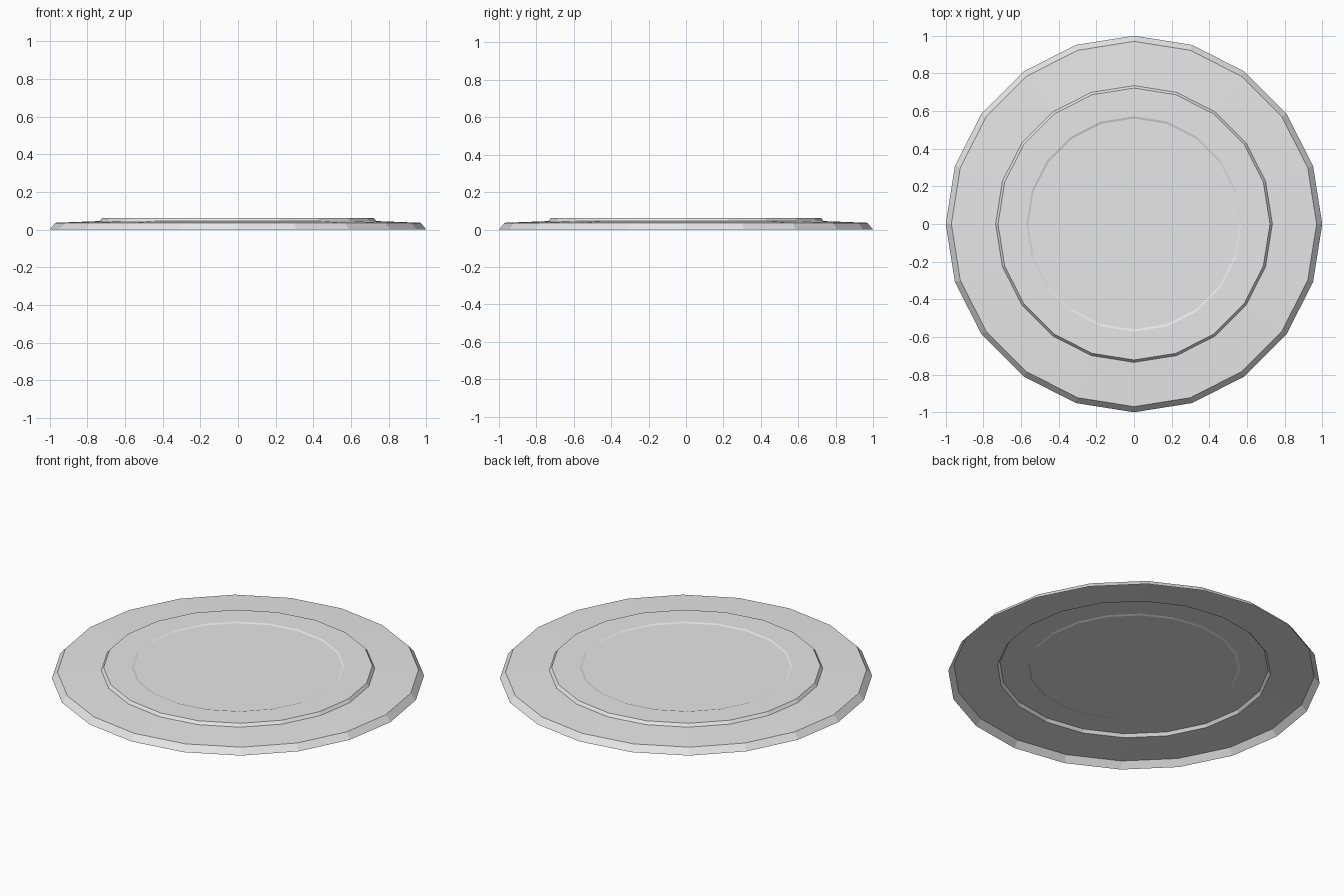
import bpy, bmesh
from math import cos, sin, tau

SIDES = 20

cube = bpy.data.objects.get("Cube")
if cube:
    bpy.data.objects.remove(cube, do_unlink=True)

grey = bpy.data.materials.new("plain grey")
grey.use_nodes = True
colour = (0.8, 0.8, 0.8, 1)
grey.diffuse_color = colour
grey.node_tree.nodes["Principled BSDF"].inputs["Base Color"].default_value = colour


def turned_part(name, profile, capped=False):
    """Open faceted shell through (radius, height) points, outside to inside."""
    bm = bmesh.new()
    rings = [[bm.verts.new((r * cos(tau * i / SIDES), r * sin(tau * i / SIDES), z))
              for i in range(SIDES)] for r, z in profile]
    for outer, inner in zip(rings, rings[1:]):
        for i in range(SIDES):
            j = (i + 1) % SIDES
            bm.faces.new((outer[i], outer[j], inner[j], inner[i]))
    if capped:
        bm.faces.new(rings[-1])
    mesh = bpy.data.meshes.new(name)
    bm.to_mesh(mesh)
    bm.free()
    mesh.materials.append(grey)
    obj = bpy.data.objects.new(name, mesh)
    bpy.context.collection.objects.link(obj)
    return obj


# Bevelled outer edge and the gently rising rim
turned_part("outer_rim", [(1.0, 0), (0.97, 0.036), (0.735, 0.045)])

# Raised centre with a shallow dished middle
turned_part("raised_centre",
            [(0.735, 0.045), (0.722, 0.062), (0.572, 0.062), (0.56, 0.058)],
            capped=True)
